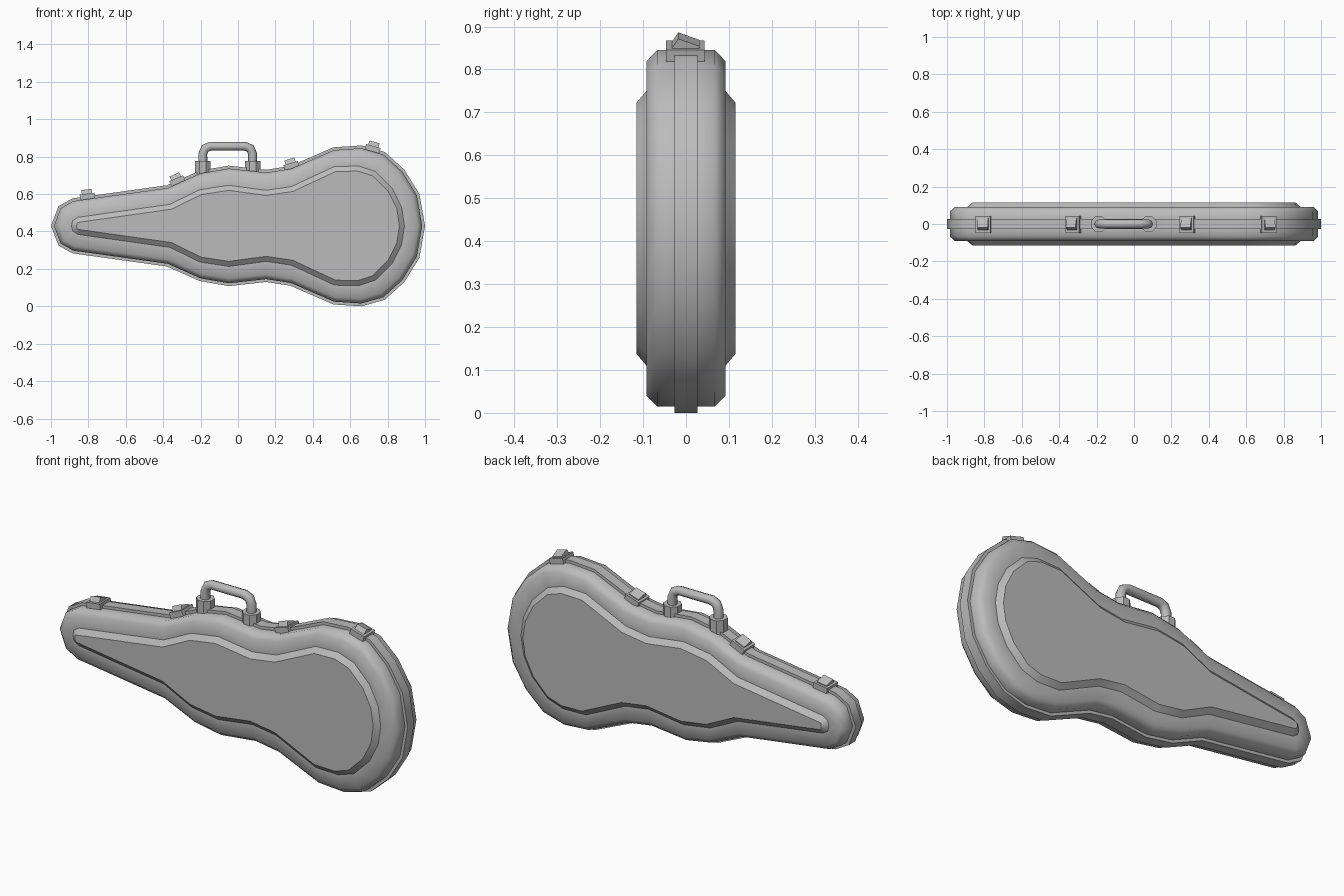
import bpy
import bmesh
import math
from mathutils import Matrix, Vector

if "Cube" in bpy.data.objects:
    bpy.data.objects.remove(bpy.data.objects["Cube"], do_unlink=True)

MID = 0.43  # height of the case's long axis

grey = bpy.data.materials.new("case grey")
grey.use_nodes = True
grey.diffuse_color = (0.5, 0.5, 0.5, 1)
grey.node_tree.nodes["Principled BSDF"].inputs["Base Color"].default_value = (0.5, 0.5, 0.5, 1)

# Half profiles along the case: (x, half height)
RIM = [(-1, 0), (-.96, .105), (-.885, .147), (-.38, .217), (-.205, .295), (-.05, .322), (.15, .3),
       (.28, .32), (.51, .42), (.66, .43), (.785, .395), (.89, .3), (.97, .17), (1, 0)]
PANEL = [(-.89, 0), (-.885, .027), (-.855, .046), (-.365, .115), (-.205, .193), (-.05, .217),
         (.15, .19), (.285, .21), (.515, .317), (.645, .32), (.735, .29), (.825, .2), (.875, .1), (.89, 0)]


def closed(half):
    return [Vector(p) for p in half] + [Vector((x, -h)) for x, h in half[-2:0:-1]]


def inset(loop, d):
    """Offset a clockwise loop inwards by d."""
    out = []
    for i, p in enumerate(loop):
        a = (p - loop[i - 1]).normalized()
        b = (loop[(i + 1) % len(loop)] - p).normalized()
        n = Vector((a.y + b.y, -a.x - b.x)).normalized()
        out.append(p + n * d / max(0.5, n.dot(Vector((a.y, -a.x)))))
    return out


def finish(bm, name):
    me = bpy.data.meshes.new(name)
    bm.to_mesh(me)
    bm.free()
    me.materials.append(grey)
    ob = bpy.data.objects.new(name, me)
    bpy.context.collection.objects.link(ob)
    return ob


# Shell halves: rim band, rounded body and raised panel lofted through rings
rim, panel = closed(RIM), closed(PANEL)
RINGS = [(rim, 0), (rim, .027), (inset(rim, .015), .027), (inset(rim, .015), .067),
         (inset(rim, .04), .092), (panel, .092), (inset(panel, .027), .115)]
# keep the narrow tip of the panel from folding over
RINGS[-1] = ([Vector((p.x, math.copysign(max(abs(p.y), .016), q.y) if abs(q.y) > .01 else 0))
              for p, q in zip(RINGS[-1][0], panel)], .115)
SHARP = {1, 2, 5, 6}


def shell(name, side):
    bm = bmesh.new()
    rings = [[bm.verts.new((p.x, side * y, MID + p.y)) for p in loop] for loop, y in RINGS]
    n = len(rim)
    faces = []
    for a, b in zip(rings, rings[1:]):
        for i in range(n):
            j = (i + 1) % n
            faces.append(bm.faces.new((a[i], a[j], b[j], b[i])))
    cap = bm.faces.new(rings[-1])
    for f in faces:
        f.smooth = True
    for k in SHARP:
        for i in range(n):
            bm.edges.get((rings[k][i], rings[k][(i + 1) % n])).smooth = False
    if side < 0:
        bmesh.ops.reverse_faces(bm, faces=faces + [cap])
    finish(bm, name)


shell("front_shell", -1)
shell("back_shell", 1)


# Latches: a base plate over the seam with a wedge-shaped lever
def rim_height(x):
    for (x0, h0), (x1, h1) in zip(RIM, RIM[1:]):
        if x0 <= x <= x1:
            return MID + h0 + (h1 - h0) * (x - x0) / (x1 - x0)


def prism(bm, profile, half_width):
    """Extrude a (y, z) profile along x."""
    ends = [[bm.verts.new((s * half_width, y, z)) for y, z in profile] for s in (-1, 1)]
    n = len(profile)
    bm.faces.new(ends[0])
    bm.faces.new(ends[1][::-1])
    for i in range(n):
        j = (i + 1) % n
        bm.faces.new((ends[0][i], ends[1][i], ends[1][j], ends[0][j]))


def latch(name, x):
    bm = bmesh.new()
    prism(bm, [(-.047, -.022), (.043, -.022), (.043, .014), (-.047, .014)], .04)
    prism(bm, [(-.034, .012), (.031, .012), (.031, .019), (-.018, .037)], .028)
    bmesh.ops.recalc_face_normals(bm, faces=bm.faces)
    ob = finish(bm, name)
    slope = math.atan2(rim_height(x + .04) - rim_height(x - .04), .08)
    ob.matrix_world = Matrix.Translation((x, 0, rim_height(x))) @ Matrix.Rotation(-slope, 4, 'Y')


for number, x in enumerate((-.805, -.325, .285, .72), 1):
    latch(f"latch_{number}", x)

# Handle sockets
HANDLE = (-.188, .078)
for name, x in zip(("right_socket", "left_socket"), HANDLE):
    bm = bmesh.new()
    bmesh.ops.create_cone(bm, cap_ends=True, segments=8, radius1=.045, radius2=.045, depth=.085,
                          matrix=Matrix.Translation((x, 0, .735)) @ Matrix.Rotation(math.pi / 8, 4, 'Z'))
    finish(bm, name)

# Handle: round bar with softened corners
curve = bpy.data.curves.new("handle", 'CURVE')
curve.dimensions = '3D'
curve.bevel_depth = .024
curve.bevel_resolution = 2
lo, hi = HANDLE
path = [(lo, .74), (lo, .815), (lo + .012, .844), (lo + .04, .856),
        (hi - .04, .856), (hi - .012, .844), (hi, .815), (hi, .74)]
spline = curve.splines.new('POLY')
spline.points.add(len(path) - 1)
for point, (x, z) in zip(spline.points, path):
    point.co = (x, 0, z, 1)
spline.use_smooth = True
curve.materials.append(grey)
bpy.context.collection.objects.link(bpy.data.objects.new("handle", curve))
